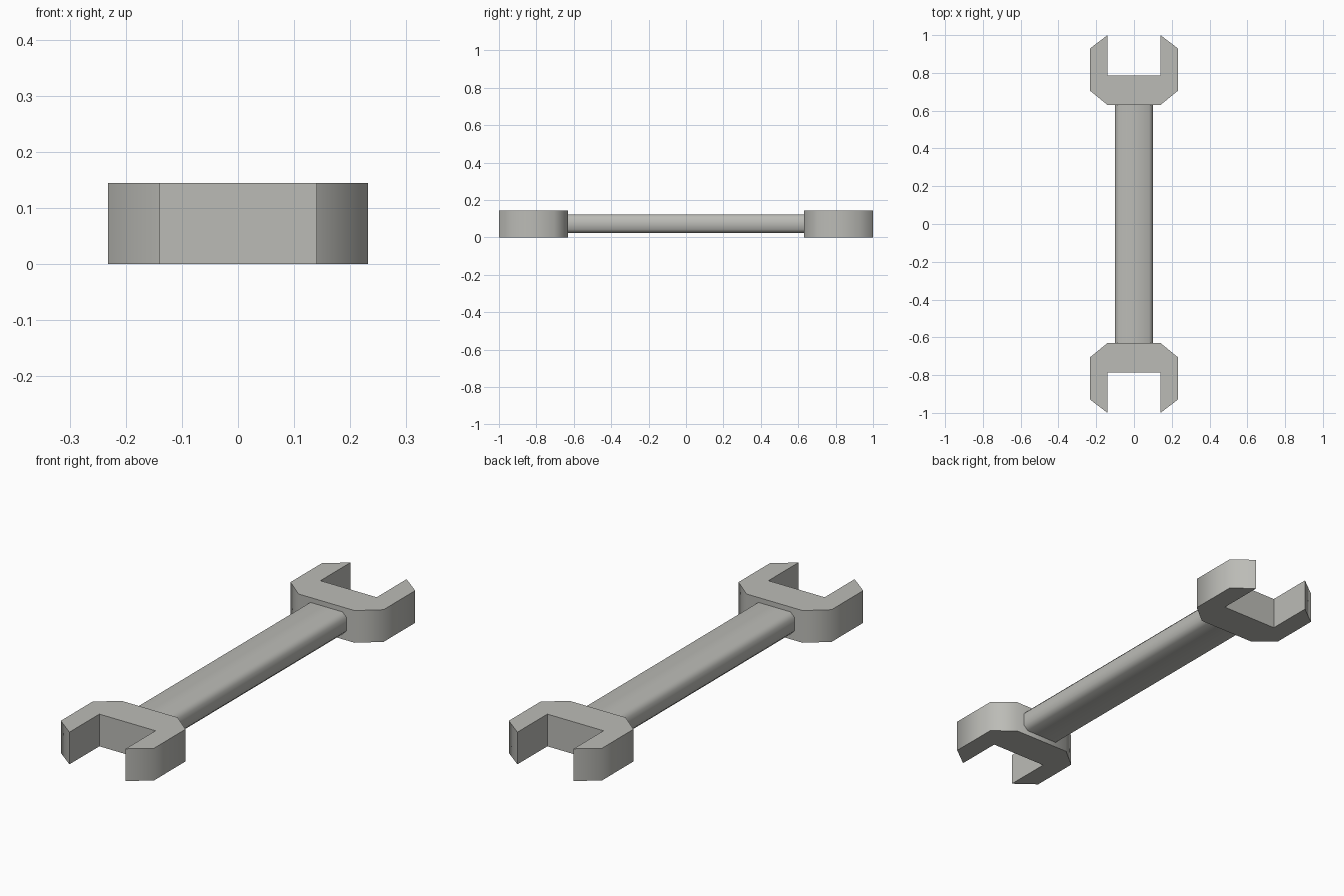
import bpy, bmesh, math

cube = bpy.data.objects.get("Cube")
if cube:
    bpy.data.objects.remove(cube, do_unlink=True)

steel = bpy.data.materials.new("grey_steel")
steel.use_nodes = True
colour = (0.5, 0.5, 0.47, 1)
steel.diffuse_color = colour
steel.node_tree.nodes["Principled BSDF"].inputs["Base Color"].default_value = colour


def extrude(name, outline, vector):
    """Solid made by sweeping a closed outline along a vector."""
    bm = bmesh.new()
    face = bm.faces.new([bm.verts.new(p) for p in outline])
    swept = bmesh.ops.extrude_face_region(bm, geom=[face])["geom"]
    bmesh.ops.translate(bm, vec=vector,
                        verts=[v for v in swept if isinstance(v, bmesh.types.BMVert)])
    bmesh.ops.recalc_face_normals(bm, faces=bm.faces)
    mesh = bpy.data.meshes.new(name)
    bm.to_mesh(mesh)
    bm.free()
    mesh.materials.append(steel)
    obj = bpy.data.objects.new(name, mesh)
    bpy.context.collection.objects.link(obj)
    bpy.ops.object.select_all(action="DESELECT")
    obj.select_set(True)
    bpy.context.view_layer.objects.active = obj
    bpy.ops.object.shade_smooth_by_angle(angle=math.radians(60))
    return obj


# Open jaws at both ends, each a mirrored half outline
half = [(0.14, 0.63), (0.232, 0.705), (0.232, 0.93), (0.14, 1.0), (0.14, 0.787)]
profile = half + [(-x, y) for x, y in reversed(half)]
for name, side in (("front_jaw", -1), ("back_jaw", 1)):
    extrude(name, [(x, y * side, 0) for x, y in profile], (0, 0, 0.145))

# Flat handle with softened long edges
w, h, c, mid = 0.1, 0.05, 0.02, 0.073
corner = [(w, h - c), (w - c, h)]
section = (corner + [(-x, z) for x, z in reversed(corner)]
           + [(-x, -z) for x, z in corner] + [(x, -z) for x, z in reversed(corner)])
extrude("handle", [(x, -0.63, mid + z) for x, z in section], (0, 1.26, 0))
